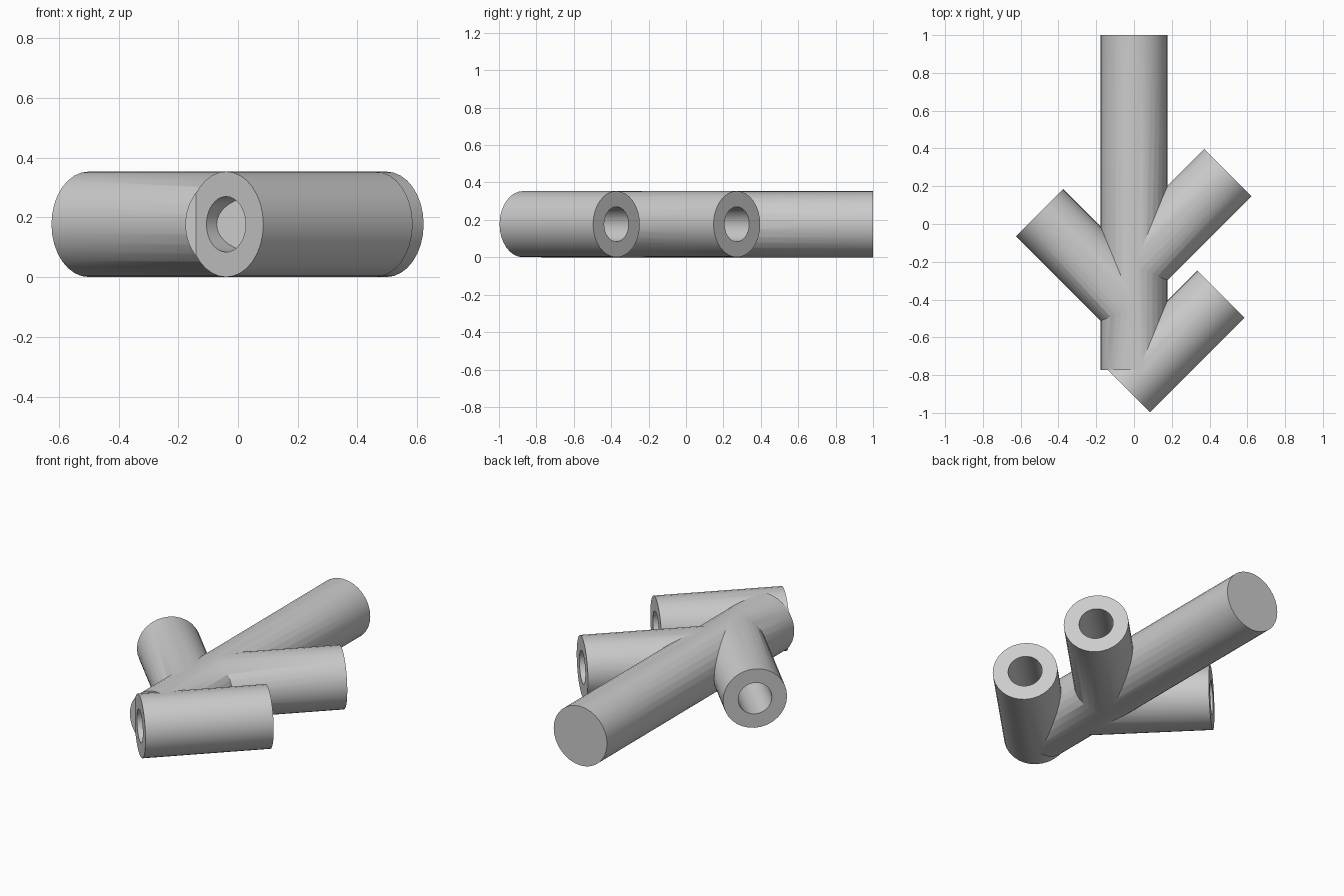
import bpy, math
from mathutils import Vector

if "Cube" in bpy.data.objects:
    bpy.data.objects.remove(bpy.data.objects["Cube"])

R = 0.177      # outer radius of every pipe
BORE = 0.093   # radius of the branch bores
SEG = 32


def cylinder(name, start, end, radius):
    a, b = Vector((*start, R)), Vector((*end, R))
    d = b - a
    bpy.ops.mesh.primitive_cylinder_add(vertices=SEG, radius=radius, depth=d.length,
                                        location=(a + b) / 2)
    ob = bpy.context.object
    ob.name = name
    ob.rotation_euler = (math.pi / 2, 0, math.atan2(d.y, d.x) + math.pi / 2)
    return ob


def boolean(target, other, operation):
    mod = target.modifiers.new(operation, 'BOOLEAN')
    mod.operation = operation
    mod.solver = 'EXACT'
    mod.object = other
    bpy.context.view_layer.objects.active = target
    bpy.ops.object.modifier_apply(modifier=mod.name)
    bpy.data.objects.remove(other)


# Solid main trunk
trunk = cylinder("branched_trunk", (0, -0.772), (0, 1.0), R)

# Hollow branches at 45 degrees: (name, start on the trunk axis, sideways direction)
branches = [
    ("upper_right_branch", (-0.003, -0.228), 1),
    ("left_branch", (0.0, -0.44), -1),
    ("lower_right_branch", (-0.04, -0.872), 1),
]
S = 0.5
for name, (x, y), side in branches:
    k = 0.02 * side
    end = (x + S * side, y + S)
    tube = cylinder(name, (x, y), end, R - 0.0004)
    bore = cylinder(name + "_bore", (x - k, y - 0.02), (end[0] + k, end[1] + 0.02), BORE)
    boolean(tube, bore, 'DIFFERENCE')
    boolean(trunk, tube, 'UNION')

# Smooth sides with crisp rims
bpy.ops.object.select_all(action='DESELECT')
trunk.select_set(True)
bpy.context.view_layer.objects.active = trunk
bpy.ops.object.shade_smooth_by_angle(angle=math.radians(30))
